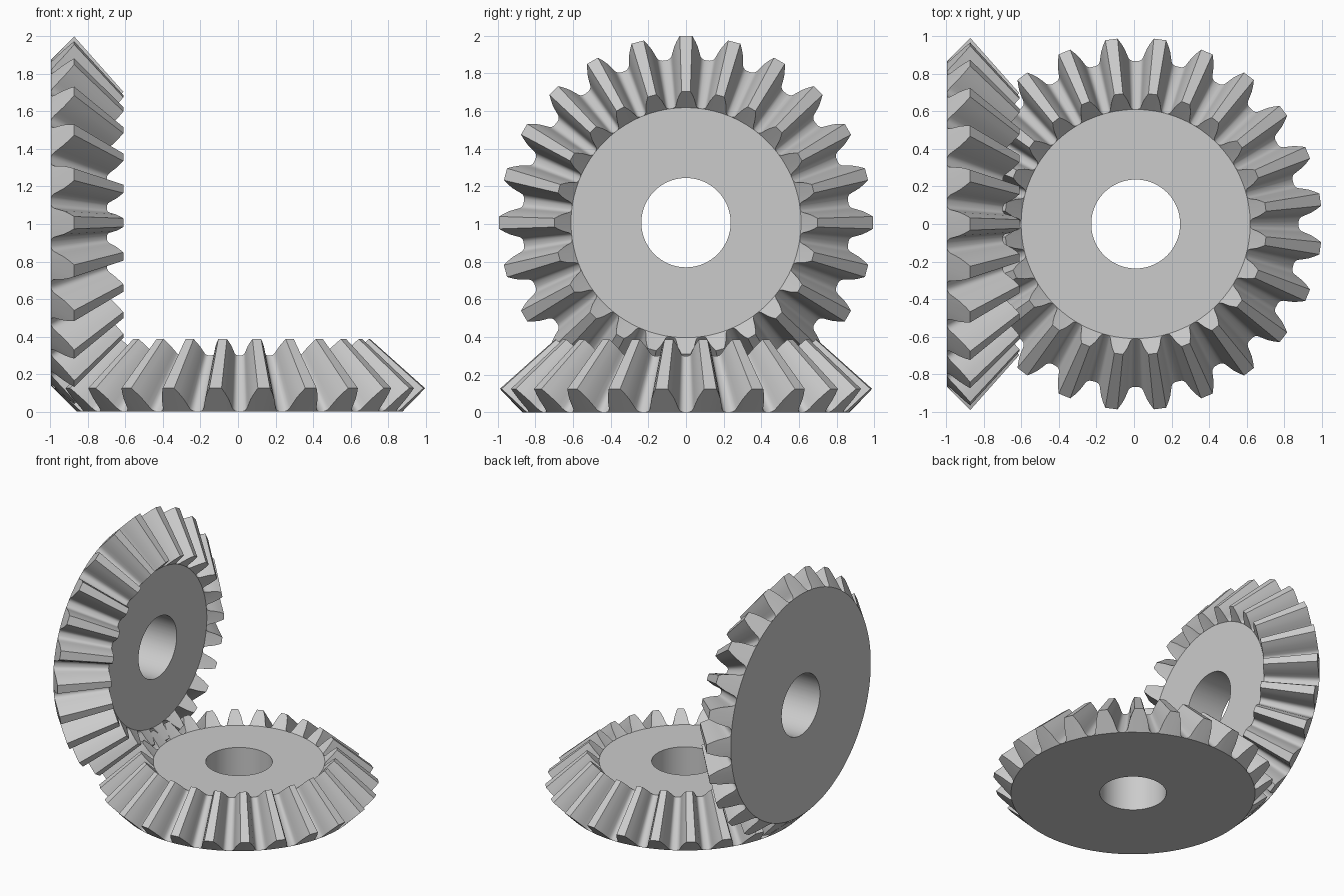
import bpy, bmesh
from math import radians, sin, cos

if "Cube" in bpy.data.objects:
    bpy.data.objects.remove(bpy.data.objects["Cube"])

TEETH = 24
PITCH = 360 / TEETH
PITCH_R = 0.938                 # pitch radius at the large end
ROOT_R = PITCH_R * 0.9263
TIP_R = PITCH_R * 1.0589
APEX = PITCH_R * 1.0737         # height of the shared cone apex above each base
SHRINK = 0.703                  # small end of the teeth relative to the large end
BORE_R = 0.237
CENTRE_X = 0.009

# Half tooth: degrees from the tooth centre, fraction of the tooth height
HALF_TOOTH = [(1.9, 1), (2.9, 0.78), (3.8, 0.555), (4.5, 0.31), (4.95, 0.15),
              (5.35, 0.075), (5.95, 0.025), (6.7, 0)]

steel = bpy.data.materials.new("steel grey")
steel.use_nodes = True
GREY = (0.6, 0.6, 0.6, 1)
steel.diffuse_color = GREY
steel.node_tree.nodes["Principled BSDF"].inputs["Base Color"].default_value = GREY


def tooth_outline(first_angle):
    """Angle and tooth height all the way round the gear."""
    tooth = [(-a, h) for a, h in reversed(HALF_TOOTH)] + HALF_TOOTH + [(PITCH / 2, 0)]
    return [(radians(first_angle + i * PITCH + a), h)
            for i in range(TEETH) for a, h in tooth]


def bevel_gear(name, first_angle):
    outline = tooth_outline(first_angle)
    bm = bmesh.new()

    def ring(radius, z, rise=0.0, scale=1.0):
        # rise lifts points out along the 45 degree back cone; scale is about the apex
        verts = []
        for a, h in outline:
            r = (radius + rise * h) * scale
            height = APEX + (z + rise * h - APEX) * scale
            verts.append(bm.verts.new((r * cos(a), r * sin(a), height)))
        return verts

    top_z = APEX * (1 - SHRINK)
    rise = TIP_R - ROOT_R
    rings = [ring(BORE_R, 0),                      # bore, base side
             ring(ROOT_R, 0),                      # base rim
             ring(ROOT_R, 0, rise),                # large tooth ends
             ring(ROOT_R, 0, rise, SHRINK),        # small tooth ends
             ring(ROOT_R, 0, 0, SHRINK),           # face rim
             ring(BORE_R, top_z)]                  # bore, face side
    count = len(outline)
    for k, lower in enumerate(rings):
        upper = rings[(k + 1) % len(rings)]
        for i in range(count):
            j = (i + 1) % count
            bm.faces.new((lower[i], lower[j], upper[j], upper[i]))

    # Close the valleys, where the tooth outline meets the rims
    bmesh.ops.remove_doubles(bm, verts=bm.verts, dist=1e-5)
    bmesh.ops.recalc_face_normals(bm, faces=bm.faces)
    mesh = bpy.data.meshes.new(name)
    bm.to_mesh(mesh)
    bm.free()
    mesh.materials.append(steel)
    gear = bpy.data.objects.new(name, mesh)
    bpy.context.collection.objects.link(gear)
    bpy.ops.object.select_all(action='DESELECT')
    gear.select_set(True)
    bpy.context.view_layer.objects.active = gear
    bpy.ops.object.shade_smooth_by_angle(angle=radians(35))
    return gear


# Flat gear, turned half a tooth so that the two mesh
flat_gear = bevel_gear("flat_bevel_gear", PITCH / 2)
flat_gear.location = (CENTRE_X, 0, 0)

# Upright gear with its axis along x
upright_gear = bevel_gear("upright_bevel_gear", 0)
upright_gear.rotation_euler = (0, radians(90), 0)
upright_gear.location = (CENTRE_X - APEX, 0, APEX)
